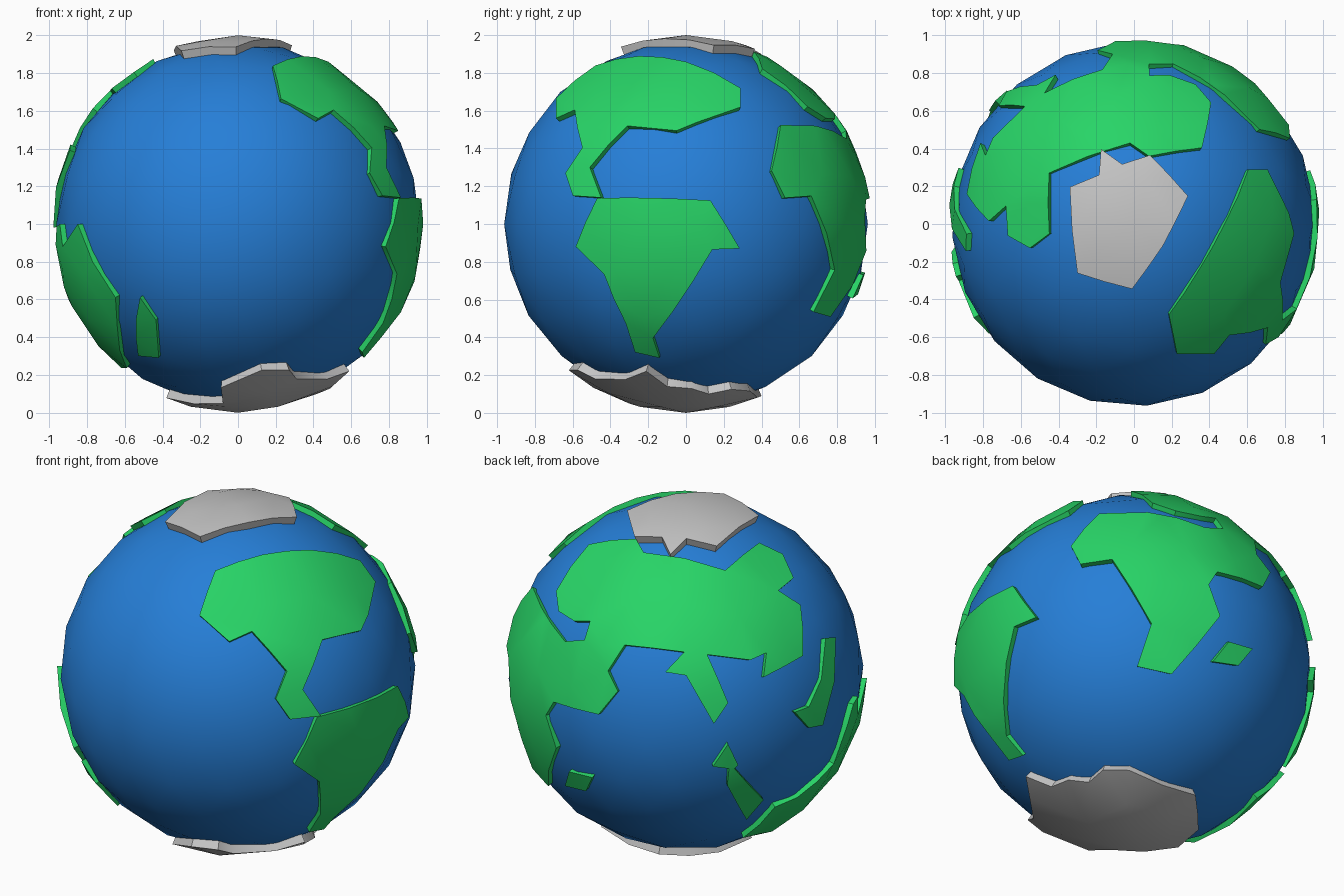
import bpy, bmesh, math
from mathutils import Vector, Matrix, geometry

if "Cube" in bpy.data.objects:
    bpy.data.objects.remove(bpy.data.objects["Cube"], do_unlink=True)

CENTRE = Vector((0, 0, 1))
SEA_R, LAND_R, ICE_R, ROOT_R = 0.965, 0.984, 1.0, 0.92


def material(name, rgb):
    mat = bpy.data.materials.new(name)
    mat.use_nodes = True
    col = (*rgb, 1)
    mat.diffuse_color = col
    bsdf = next(n for n in mat.node_tree.nodes if n.type == 'BSDF_PRINCIPLED')
    bsdf.inputs["Base Color"].default_value = col
    bsdf.inputs["Roughness"].default_value = 0.8
    return mat


SEA = material("ocean_blue", (0.019, 0.21, 0.68))
LAND = material("land_green", (0.021, 0.66, 0.135))
ICE = material("ice_grey", (0.56, 0.56, 0.56))


def finish(bm, name, mat, angle):
    me = bpy.data.meshes.new(name)
    bm.to_mesh(me)
    bm.free()
    me.shade_smooth()
    me.set_sharp_from_angle(angle=math.radians(angle))
    me.materials.append(mat)
    ob = bpy.data.objects.new(name, me)
    ob.location = CENTRE
    bpy.context.scene.collection.objects.link(ob)


# Ocean ball; its vertex directions also serve as inner points of the land
bm = bmesh.new()
bmesh.ops.create_icosphere(bm, subdivisions=3, radius=SEA_R,
                           matrix=Matrix.Rotation(math.radians(4), 4, 'Z'))
GRID = [v.co.normalized() for v in bm.verts]
finish(bm, "ocean", SEA, 60)


def on_ball(az, el, pts, r=0.985):
    """Push a flat sketch, facing azimuth/elevation, straight onto the ball."""
    a, e = math.radians(az), math.radians(el)
    out = Vector((math.cos(e) * math.cos(a), math.cos(e) * math.sin(a), math.sin(e)))
    right = Vector((-math.sin(a), math.cos(a), 0))
    up = out.cross(right)
    return [(right * u + up * v + out * math.sqrt(max(0, r * r - u * u - v * v))).normalized()
            for u, v in pts]


def plate(name, rim, mat, radius):
    """Raised plate with the given rim directions, following the ball."""
    # split long rim edges so that they follow the curve
    loop = []
    for p, q in zip(rim, rim[1:] + rim[:1]):
        n = max(1, math.ceil(p.angle(q) / math.radians(16)))
        loop += [p.lerp(q, i / n).normalized() for i in range(n)]
    # flatten stereographically, triangulate inside the rim, lift back
    c = sum(loop, Vector()).normalized()
    e1 = c.orthogonal().normalized()
    e2 = c.cross(e1)
    inner = [g for g in GRID if g.dot(c) > -0.2 and min(g.angle(p) for p in loop) > 0.06]
    flat = [Vector((p.dot(e1), p.dot(e2))) * 2 / (1 + p.dot(c)) for p in loop + inner]
    n = len(loop)
    edges = [(i, (i + 1) % n) for i in range(n)]
    verts, _, tris, *_ = geometry.delaunay_2d_cdt(flat, edges, [], 1, 1e-5)
    bm = bmesh.new()
    made = {}
    for tri in tris:
        for i in tri:
            if i not in made:
                q = verts[i]
                s = q.length_squared / 4
                d = (e1 * q.x + e2 * q.y + c * (1 - s)) / (1 + s)
                made[i] = bm.verts.new(d.normalized() * ROOT_R)
        f = bm.faces.new([made[i] for i in tri])
        f.normal_update()
        if f.normal.dot(f.calc_center_median()) < 0:
            f.normal_flip()
    # raise the plate, leaving walls down into the ball
    ret = bmesh.ops.extrude_face_region(bm, geom=bm.faces[:])
    for v in ret["geom"]:
        if isinstance(v, bmesh.types.BMVert):
            v.co = v.co.normalized() * radius
    bm.normal_update()
    finish(bm, name, mat, 35)


# Directions the sketches face
EAST, FRONT, TOP, BOTTOM = (0, 0), (-90, 0), (-90, 90), (-90, -90)
BACK_HIGH, BACK_LOW = (124, 25.5), (47.5, -28)

# Two western continents
plate("north_west_continent", on_ball(*EAST, [
    (.29, .62), (.29, .72), (0, .86), (-.25, .89), (-.48, .84), (-.69, .665), (-.69, .56),
    (-.59, .605), (-.55, .405), (-.64, .27), (-.6, .15), (-.45, .14), (-.51, .30),
    (-.31, .52), (-.05, .495), (.06, .54)]), LAND, LAND_R)
plate("south_west_continent", on_ball(*EAST, [
    (-.47, .138), (.13, .125), (.285, -.13), (.14, -.135), (-.175, -.605), (-.14, -.71),
    (-.27, -.68), (-.32, -.525), (-.435, -.265), (-.585, -.12)]), LAND, LAND_R)

# Great eastern landmass: southern lobe, then the northern part
southern = on_ball(*BACK_LOW, [
    (.728, .43), (.49, .51), (.445, .44), (.505, .266), (.24, -.05), (.055, -.005),
    (.136, .228), (-.076, .587), (-.25, .565), (-.304, .668), (-.152, .848)])
northern = on_ball(*BACK_HIGH, [
    (-.78, .34), (-.647, .155), (-.54, .163), (-.51, .266), (-.598, .266), (-.685, .32),
    (-.70, .43), (-.525, .685), (-.267, .715), (-.223, .641), (.222, .547), (.401, .70),
    (.529, .64), (.59, .51), (.51, .44), (.63, .363), (.647, .087), (.435, -.033),
    (.45, .10), (.364, .06), (.13, .087), (.245, -.174), (.168, -.288), (.016, -.027),
    (-.098, -.01), (.005, .10), (-.32, .136), (-.41, -.005), (-.355, -.115)])
plate("eastern_landmass", southern + northern, LAND, LAND_R)

# Southern continent: western coast, then the eastern side
west_coast = on_ball(*BACK_HIGH, [
    (.915, -.17), (.885, -.28), (.81, -.495), (.614, -.68), (.495, -.733), (.32, -.90)])
east_coast = on_ball(*FRONT, [
    (-.59, -.765), (-.64, -.55), (-.65, -.39), (-.85, 0), (-.93, -.12), (-.945, 0)])
plate("southern_continent", west_coast + east_coast, LAND, LAND_R)

# Islands
plate("north_east_island", on_ball(*BACK_HIGH, [
    (.766, .185), (.82, .19), (.815, -.05), (.755, -.288), (.68, -.304), (.605, -.22),
    (.68, -.19), (.745, -.04)]), LAND, LAND_R)
plate("equator_island", on_ball(*BACK_HIGH, [
    (.163, -.52), (.245, -.397), (.30, -.51), (.28, -.53), (.435, -.696), (.342, -.804),
    (.24, -.62), (.25, -.53)]), LAND, LAND_R)
plate("south_east_island", on_ball(*FRONT, [
    (-.52, -.39), (-.54, -.50), (-.53, -.70), (-.42, -.71), (-.435, -.51)]), LAND, LAND_R)
plate("coastal_island", on_ball(*BACK_LOW, [
    (.462, .016), (.549, .125), (.674, .087), (.598, -.005)]), LAND, LAND_R)

# Polar ice caps
plate("north_ice_cap", on_ball(*TOP, [
    (-.175, .397), (-.063, .317), (.085, .365), (.286, .148), (.153, -.116), (-.01, -.344),
    (-.30, -.26), (-.34, .196), (-.185, .26)], 1), ICE, ICE_R)
plate("south_ice_cap", on_ball(*BOTTOM, [
    (-.09, .49), (.125, .62), (.27, .575), (.31, .48), (.47, .32), (.59, .21), (.50, .10),
    (.49, -.03), (.42, -.12), (.42, -.24), (.32, -.34), (-.10, -.40), (-.33, -.15),
    (-.38, .08), (-.08, .30)], 1), ICE, ICE_R)
